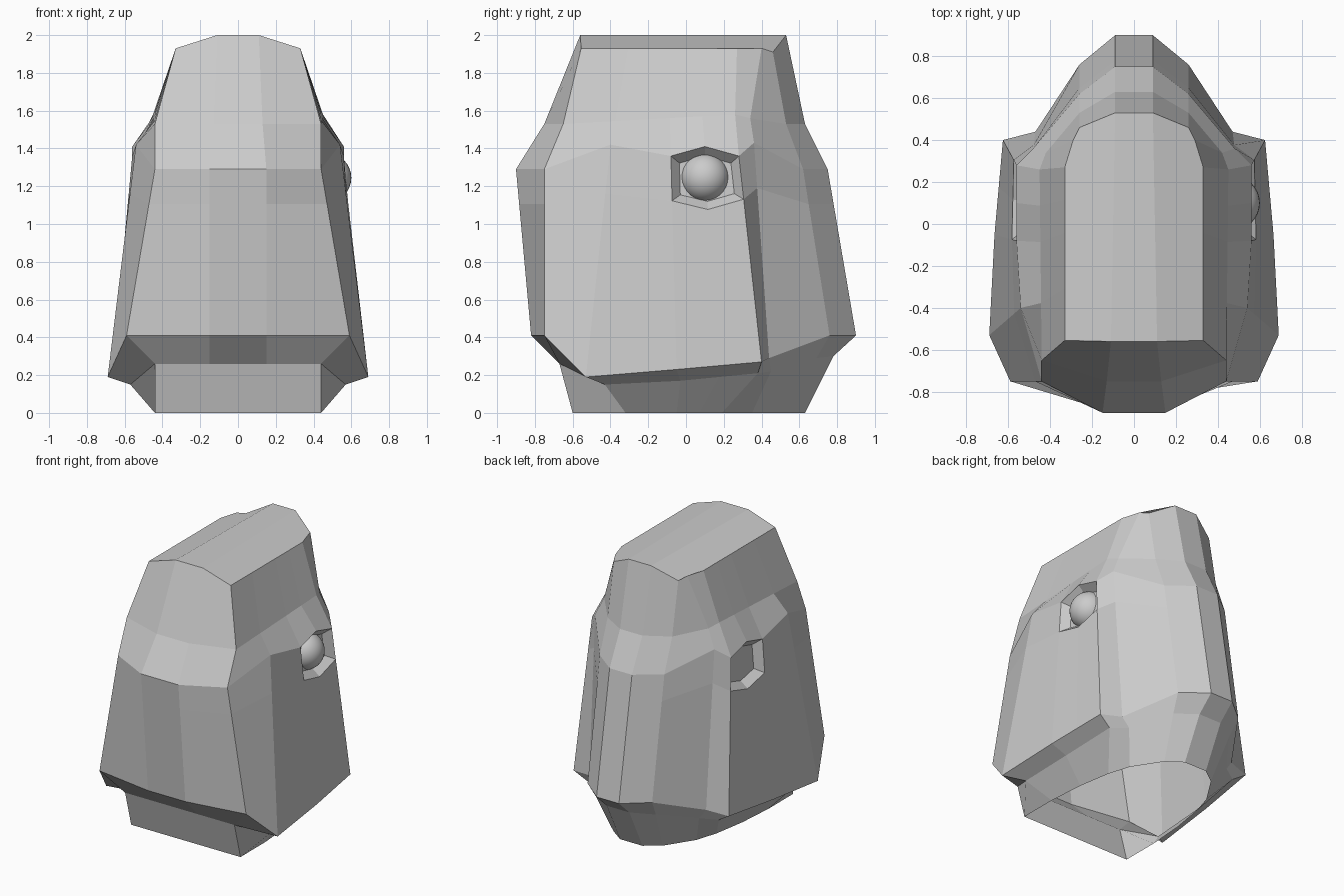
import bpy, bmesh
from mathutils import Vector

if "Cube" in bpy.data.objects:
    bpy.data.objects.remove(bpy.data.objects["Cube"])

def lerp(p, q, t):
    return tuple(a + (b - a) * t for a, b in zip(p, q))

# Half outlines, front centre to back centre: front, corner, cheek, side, rear, step, muzzle, tip
neck_low = [(.15, -.6, 0), (.44, -.6, 0), (.44, -.32, 0), (.42, -.05, 0),
            (.38, .19, 0), (.33, .35, 0), (.2, .55, 0), (.09, .63, 0)]
neck_top = [(.15, -.67, .26), (.44, -.67, .26), (.57, -.43, .15), (.56, -.03, .17),
            (.53, .38, .21), (.42, .45, .22), (.24, .69, .29), (.09, .78, .3)]
lip = [(.15, -.82, .41), (.59, -.75, .41), (.69, -.53, .19), (.665, -.05, .23),
       (.625, .4, .27), (.47, .44, .29), (.26, .76, .41), (.09, .9, .41)]
brow = [(.15, -.9, 1.29), (.44, -.75, 1.29), (.54, -.4, 1.42), (.56, -.08, 1.36),
        (.56, .28, 1.36), (.48, .36, 1.43), (.26, .62, 1.29), (.09, .75, 1.29)]
socket_low = [lerp(a, b, .21) for a, b in zip(brow, lip)]

def straight_side(row):
    """Fill in the two side points of a row given without them."""
    b, f = row[1], row[2]
    return row[:2] + [lerp(b, f, .3), lerp(b, f, .62)] + row[2:]

forehead = straight_side([(.13, -.75, 1.53), (.44, -.65, 1.53), (.45, .26, 1.58),
                          (.42, .34, 1.56), (.26, .53, 1.53), (.09, .63, 1.53)])
crown = straight_side([(.11, -.56, 2), (.33, -.555, 1.93), (.33, .27, 1.93),
                       (.29, .4, 1.93), (.26, .46, 1.91), (.09, .53, 2)])

# Head shell: loft the mirrored outlines, open underneath
bm = bmesh.new()
rings = []
for row, dz in ((neck_low, 0), (neck_top, 0), (lip, 0), (socket_low, -.05),
                (brow, .05), (forehead, .0), (crown, 0)):
    mid = Vector(lerp(row[3], row[4], .5)) + Vector((0, 0, dz))
    half = row[:4] + [tuple(mid)] + row[4:]
    full = half + [(-x, y, z) for x, y, z in reversed(half)]
    rings.append([bm.verts.new(p) for p in full])

n = len(rings[0])
sockets = {1: [], -1: []}
for r in range(len(rings) - 1):
    lo, hi = rings[r], rings[r + 1]
    for i in range(n):
        j = (i + 1) % n
        face = bm.faces.new((lo[i], lo[j], hi[j], hi[i]))
        if r == 3 and i in (3, 4):
            sockets[1].append(face)
        if r == 3 and i in (n - 5, n - 6):
            sockets[-1].append(face)

# Crown: flat ridge with a sloping panel on each side
top = rings[-1]
h = n // 2
bm.faces.new(top[:h])
bm.faces.new(top[h:])
bm.faces.new((top[0], top[h - 1], top[h], top[-1]))
bmesh.ops.recalc_face_normals(bm, faces=bm.faces)

# Eye sockets: hexagonal recesses
for faces in sockets.values():
    bmesh.ops.inset_region(bm, faces=faces, thickness=.045, depth=-.055,
                           use_even_offset=True)
mesh = bpy.data.meshes.new("head")
bm.to_mesh(mesh)
bm.free()
bpy.context.collection.objects.link(bpy.data.objects.new("head", mesh))

# Eyeball, present on the right side only
bpy.ops.mesh.primitive_uv_sphere_add(segments=32, ring_count=16, radius=.13,
                                     location=(.47, .1, 1.245))
eye = bpy.context.object
eye.name = "eyeball"
bpy.ops.object.shade_smooth_by_angle()
